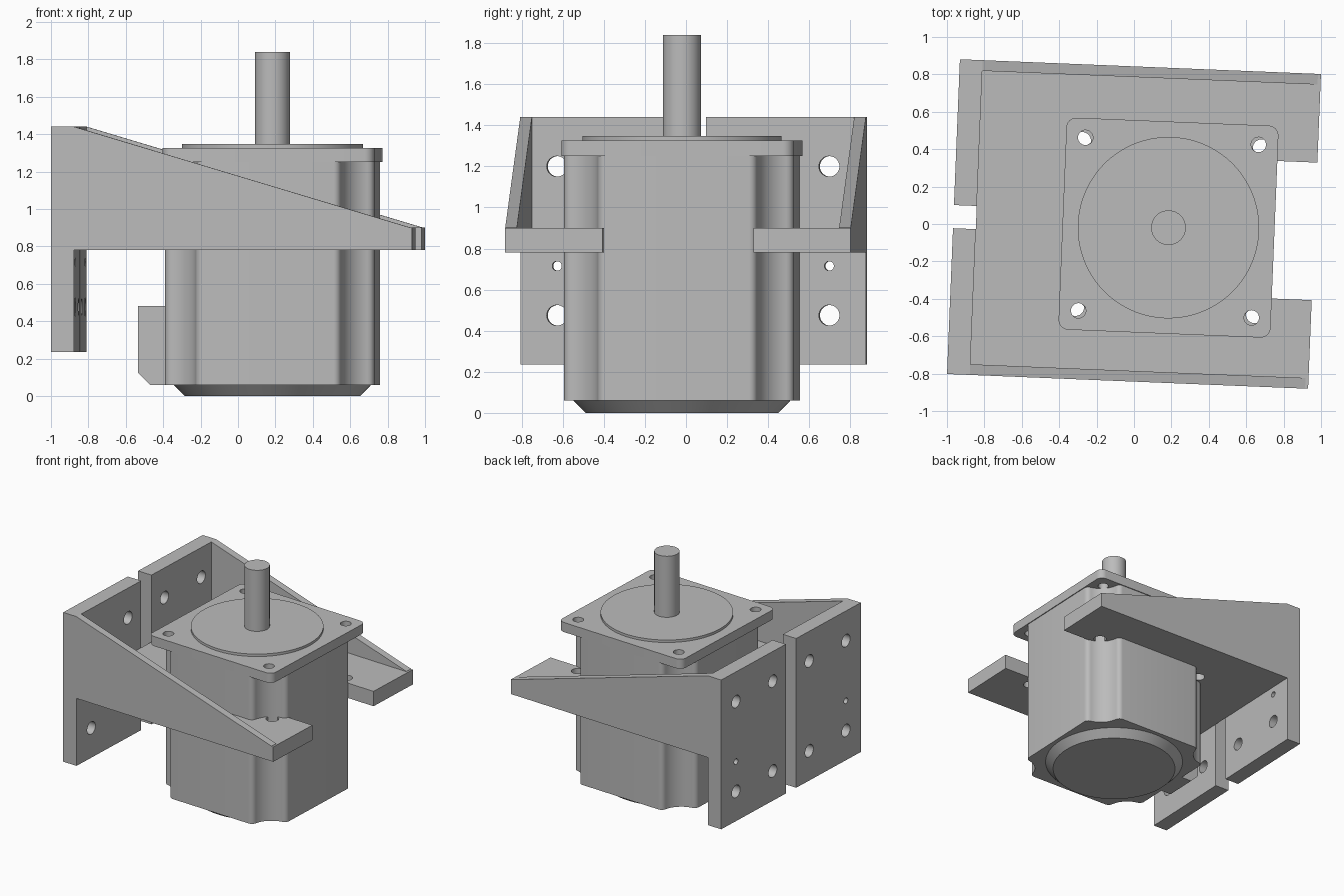
import bpy, bmesh, math
from mathutils import Matrix, Vector

cube = bpy.data.objects.get("Cube")
if cube:
    bpy.data.objects.remove(cube, do_unlink=True)

TURN = math.radians(-2.34)      # whole assembly is slightly turned
MX, MY = 0.185, -0.012          # motor axis

grey = bpy.data.materials.new("plain grey")
grey.use_nodes = True
grey.diffuse_color = (0.5, 0.5, 0.5, 1)
grey.node_tree.nodes["Principled BSDF"].inputs["Base Color"].default_value = (0.5, 0.5, 0.5, 1)


def finish(name, bm, smooth=True):
    bmesh.ops.recalc_face_normals(bm, faces=bm.faces)
    me = bpy.data.meshes.new(name)
    bm.to_mesh(me)
    bm.free()
    me.materials.append(grey)
    ob = bpy.data.objects.new(name, me)
    bpy.context.collection.objects.link(ob)
    ob.rotation_euler.z = TURN
    if smooth:
        activate(ob)
        bpy.ops.object.shade_smooth_by_angle(angle=math.radians(30))
    return ob


def activate(ob):
    bpy.ops.object.select_all(action='DESELECT')
    ob.select_set(True)
    bpy.context.view_layer.objects.active = ob


def prism(name, pts, depth):
    """Extrude a closed loop of 3D points along a vector."""
    bm = bmesh.new()
    face = bm.faces.new([bm.verts.new(p) for p in pts])
    new = bmesh.ops.extrude_face_region(bm, geom=[face])["geom"]
    bmesh.ops.translate(bm, vec=depth, verts=[v for v in new if isinstance(v, bmesh.types.BMVert)])
    return finish(name, bm)


def slab(name, outline, z0, z1):
    return prism(name, [(x, y, z0) for x, y in outline], (0, 0, z1 - z0))


def add_cylinder(bm, centre, r, length, axis='Z', r2=None, seg=32):
    rot = Matrix.Rotation(math.pi / 2, 4, 'Y') if axis == 'X' else Matrix()
    bmesh.ops.create_cone(bm, cap_ends=True, segments=seg, radius1=r, radius2=r if r2 is None else r2,
                          depth=length, matrix=Matrix.Translation(centre) @ rot)


def cylinder(name, z0, z1, r, r2=None):
    bm = bmesh.new()
    add_cylinder(bm, (MX, MY, (z0 + z1) / 2), r, z1 - z0, r2=r2, seg=96)
    return finish(name, bm)


def drill(ob, holes, axis):
    """Cut round holes, given as (centre, radius), through a part."""
    bm = bmesh.new()
    for centre, r in holes:
        add_cylinder(bm, centre, r, 0.4, axis)
    cutter = finish("hole_cutter", bm)
    cutter.hide_render = True
    bpy.context.view_layer.update()
    mod = ob.modifiers.new("holes", 'BOOLEAN')
    mod.object = cutter
    mod.solver = 'EXACT'
    activate(ob)
    while ob.modifiers:
        bpy.ops.object.modifier_apply(modifier=ob.modifiers[0].name)
    bpy.data.objects.remove(cutter, do_unlink=True)
    bpy.ops.object.shade_smooth_by_angle(angle=math.radians(30))


def arc(c, r, a0, a1, n):
    return [Vector((c[0] + r * math.cos(math.radians(a0 + (a1 - a0) * i / n)),
                    c[1] + r * math.sin(math.radians(a0 + (a1 - a0) * i / n)))) for i in range(n + 1)]


def four_corners(corner):
    """Repeat one corner curve round the motor axis."""
    out = []
    for k in range(4):
        m = Matrix.Rotation(k * math.pi / 2, 2)
        out += [m @ p + Vector((MX, MY)) for p in corner]
    return out


# Motor: body with scooped corners, flange, pilot disc, shaft and end cap
H, F = 0.56, 0.04               # body half width, edge fillet
f = H - F
R = 0.175                       # scoop radius
t = math.degrees(math.asin(F / (R + F)))
q = math.sqrt((R + F) ** 2 - F ** 2)
corner = arc((f, H - q), F, 0, 90 - t, 6)
corner += arc((H, H), R, 270 - t, 180 + t, 16)
corner += arc((H - q, f), F, t, 90, 6)
slab("motor_body", four_corners(corner), 0.06, 1.26)

flange = slab("motor_flange", four_corners(arc((0.515, 0.515), 0.052, 0, 90, 8)), 1.25, 1.327)
signs = [(sx, sy) for sx in (-1, 1) for sy in (-1, 1)]
drill(flange, [((MX + sx * 0.463, MY + sy * 0.463, 1.29), 0.04) for sx, sy in signs], 'Z')

cylinder("pilot_disc", 1.32, 1.347, 0.485)
cylinder("shaft", 1.34, 1.84, 0.0925)
cylinder("end_cap", 0, 0.062, 0.47, 0.53)

# Connector block on the side of the motor
side = [(-0.53, 0.48), (-0.53, 0.125), (-0.465, 0.06), (-0.36, 0.06), (-0.36, 0.48)]
prism("connector_block", [(x, MY - 0.13, z) for x, z in side], (0, 0.26, 0))

# Bracket: base plate with two tabs
X, Y, IN, TAB = 0.966, 0.842, -0.844, 0.368
base = slab("bracket_base", [(IN, -Y), (X, -Y), (X, -TAB), (0.6, -TAB), (0.6, TAB), (X, TAB), (X, Y), (IN, Y)],
            0.78, 0.9)
drill(base, [((MX + sx * 0.48, MY + sy * 0.445, 0.84), 0.047) for sx, sy in signs], 'Z')

# Mounting plates and sloped side walls, mirrored front to back
for s, where in ((-1, "front"), (1, "back")):
    plate = slab(where + "_mounting_plate", [(-X, s * 0.062), (IN, s * 0.062), (IN, s * Y), (-X, s * Y)], 0.235, 1.44)
    holes = [((-0.9, s * y, z), 0.05) for y in (0.22, 0.663) for z in (0.475, 1.2)]
    drill(plate, holes + [((-0.9, s * 0.663, 0.715), 0.023)], 'X')
    wall = [(IN, 0.89), (0.95, 0.89), (0.95, 0.902), (IN, 1.44)]
    prism(where + "_side_wall", [(x, s * Y, z) for x, z in wall], (0, -s * 0.057, 0))
